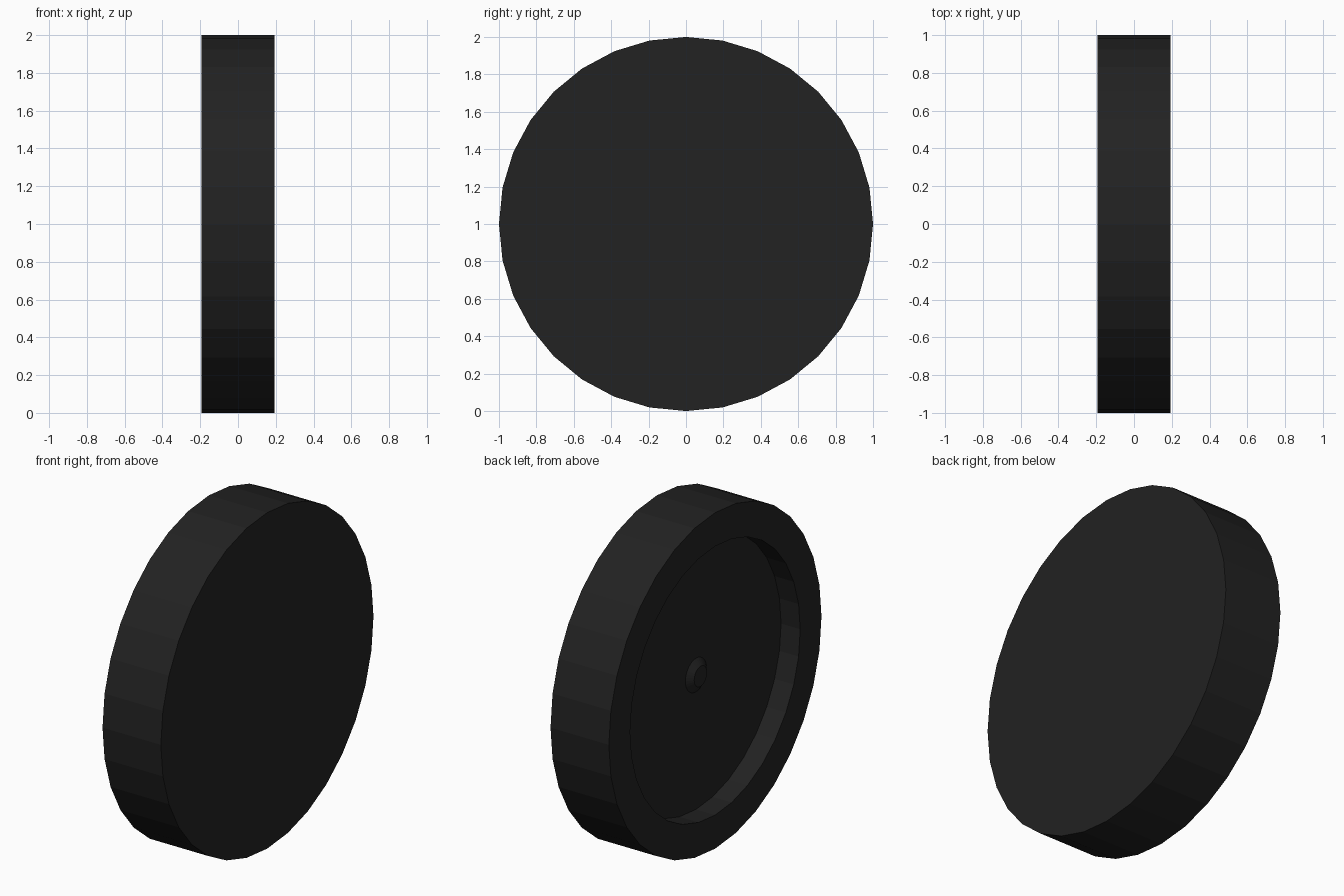
import bpy, bmesh, math

if "Cube" in bpy.data.objects:
    bpy.data.objects.remove(bpy.data.objects["Cube"])

SIDES = 32
HALF = 0.192       # half of the wheel width
FLOOR = -0.066     # bottom of the recess in the -x face

# (x, radius) profile from the flat face, over the tread, into the recess and hub
PROFILE = [(HALF, 1.0), (-HALF, 1.0), (-HALF, 0.8), (FLOOR, 0.8),
           (FLOOR, 0.1), (FLOOR - 0.03, 0.06)]


def lathe(name, profile, sides):
    bm = bmesh.new()
    rings = []
    for x, r in profile:
        rings.append([bm.verts.new((x, r * math.sin(2 * math.pi * i / sides),
                                    1 + r * math.cos(2 * math.pi * i / sides)))
                      for i in range(sides)])
    for a, b in zip(rings, rings[1:]):
        for i in range(sides):
            j = (i + 1) % sides
            bm.faces.new((a[i], a[j], b[j], b[i]))
    bm.faces.new(rings[0])
    bm.faces.new(rings[-1])
    bmesh.ops.recalc_face_normals(bm, faces=bm.faces)
    mesh = bpy.data.meshes.new(name)
    bm.to_mesh(mesh)
    bm.free()
    obj = bpy.data.objects.new(name, mesh)
    bpy.context.collection.objects.link(obj)
    return obj


# Wheel with recessed back face and small hub
wheel = lathe("wheel", PROFILE, SIDES)
rubber = bpy.data.materials.new("black_rubber")
rubber.diffuse_color = (0.016, 0.016, 0.016, 1)
rubber.use_nodes = True
rubber.node_tree.nodes["Principled BSDF"].inputs["Base Color"].default_value = rubber.diffuse_color
wheel.data.materials.append(rubber)
